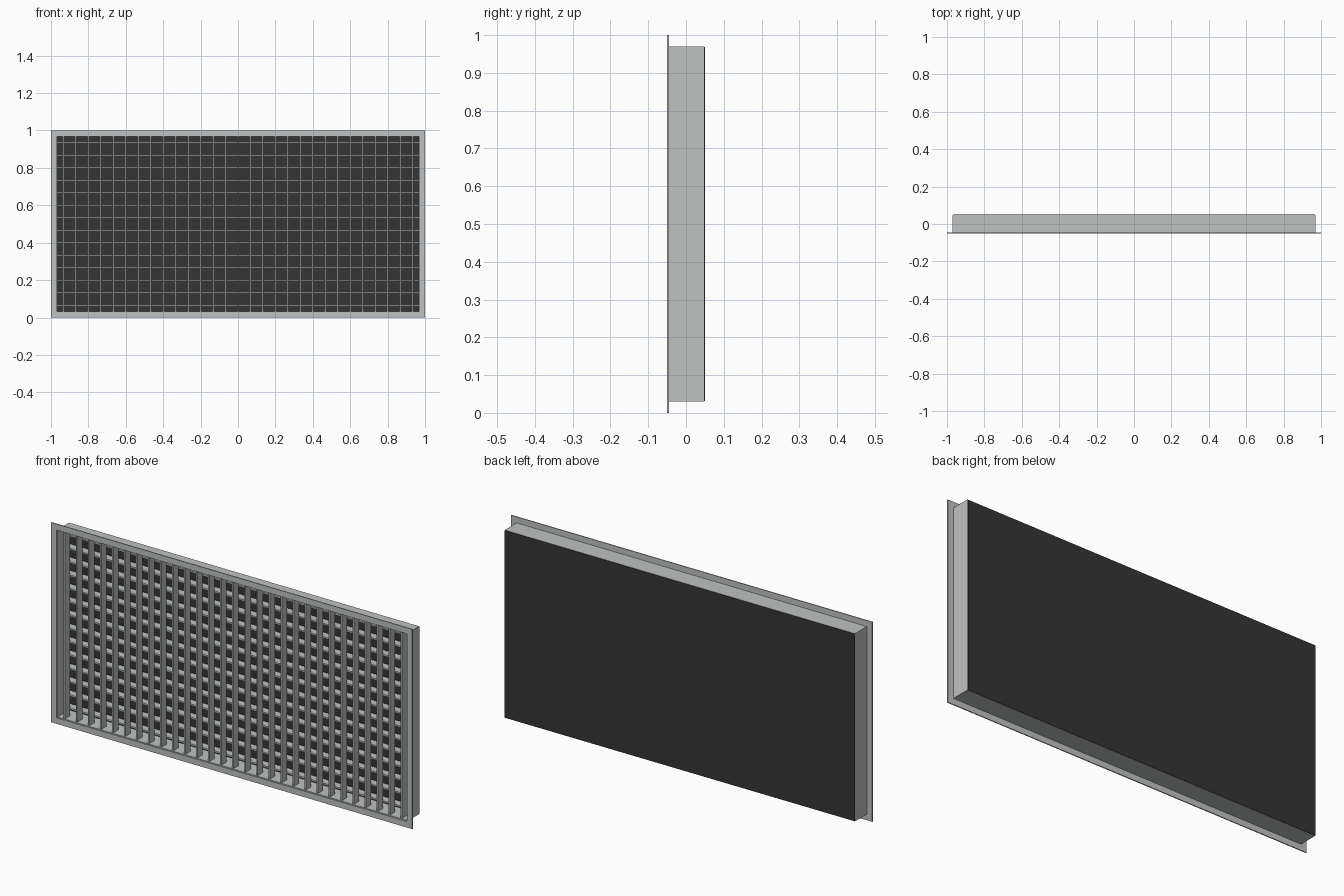
import bpy, bmesh
from mathutils import Matrix, Vector

if "Cube" in bpy.data.objects:
    bpy.data.objects.remove(bpy.data.objects["Cube"])


def material(name, rgb):
    m = bpy.data.materials.new(name)
    m.diffuse_color = (*rgb, 1)
    m.use_nodes = True
    m.node_tree.nodes["Principled BSDF"].inputs["Base Color"].default_value = m.diffuse_color
    return m


GREY = material("light grey metal", (0.52, 0.545, 0.535))
DARK = material("dark backing", (0.035, 0.035, 0.035))


def boxes(name, spans, mat):
    """One object made of boxes, each given as (x0, x1, y0, y1, z0, z1)."""
    bm = bmesh.new()
    for x0, x1, y0, y1, z0, z1 in spans:
        mid = Vector((x0 + x1, y0 + y1, z0 + z1)) / 2
        size = Matrix.Diagonal((x1 - x0, y1 - y0, z1 - z0, 1))
        bmesh.ops.create_cube(bm, size=1, matrix=Matrix.Translation(mid) @ size)
    me = bpy.data.meshes.new(name)
    bm.to_mesh(me)
    bm.free()
    me.materials.append(mat)
    ob = bpy.data.objects.new(name, me)
    bpy.context.collection.objects.link(ob)
    return ob


def ring(name, w, z0, z1, t, y0, y1, mat):
    """Rectangular frame with mitred corners, wall thickness t."""
    bm = bmesh.new()
    loops = []
    for inset, y in ((0, y0), (t, y0), (t, y1), (0, y1)):
        a, lo, hi = w - inset, z0 + inset, z1 - inset
        loops.append([bm.verts.new(p) for p in
                      ((-a, y, lo), (a, y, lo), (a, y, hi), (-a, y, hi))])
    for i in range(4):
        p, q = loops[i], loops[(i + 1) % 4]
        for k in range(4):
            n = (k + 1) % 4
            bm.faces.new((p[k], p[n], q[n], q[k]))
    bmesh.ops.recalc_face_normals(bm, faces=bm.faces)
    me = bpy.data.meshes.new(name)
    bm.to_mesh(me)
    bm.free()
    me.materials.append(mat)
    ob = bpy.data.objects.new(name, me)
    bpy.context.collection.objects.link(ob)


# Flat front flange and the duct sleeve behind it
ring("front_flange", 1.0, 0.0, 1.0, 0.03, -0.05, -0.045, GREY)
ring("duct_sleeve", 0.97, 0.03, 0.97, 0.003, -0.045, 0.048, GREY)

# Dark panel closing the back
boxes("back_panel", [(-0.969, 0.969, 0.047, 0.05, 0.031, 0.969)], DARK)

# Front row of upright blades, back row of level blades
T = 0.004
boxes("vertical_blades",
      [(k / 15 - T, k / 15 + T, -0.04, 0.0, 0.032, 0.968) for k in range(-14, 15)], GREY)
boxes("horizontal_blades",
      [(-0.968, 0.968, 0.0, 0.04, k / 15 - T, k / 15 + T) for k in range(1, 15)], GREY)
